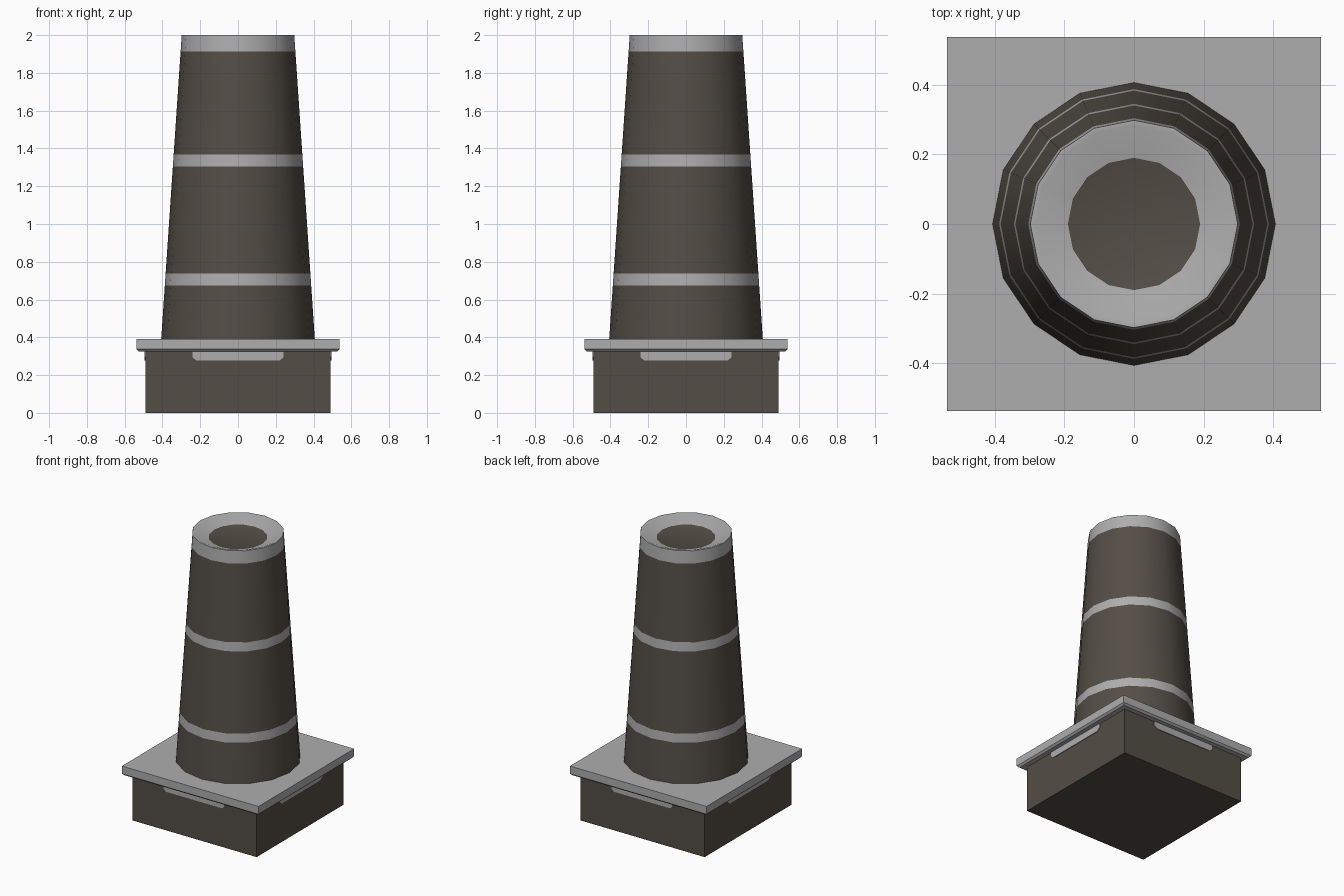
import bpy, bmesh, math
from mathutils import Matrix

if "Cube" in bpy.data.objects:
    bpy.data.objects.remove(bpy.data.objects["Cube"])


def material(name, rgb):
    m = bpy.data.materials.new(name)
    m.diffuse_color = (*rgb, 1)
    m.use_nodes = True
    m.node_tree.nodes["Principled BSDF"].inputs["Base Color"].default_value = m.diffuse_color
    return m


BROWN = material("dark_brown", (0.087, 0.075, 0.06))
GREY = material("light_grey", (0.42, 0.42, 0.42))


def finish(name, bm, mats, smooth=None):
    bmesh.ops.recalc_face_normals(bm, faces=bm.faces[:])
    mesh = bpy.data.meshes.new(name)
    bm.to_mesh(mesh)
    bm.free()
    for m in mats:
        mesh.materials.append(m)
    ob = bpy.data.objects.new(name, mesh)
    bpy.context.collection.objects.link(ob)
    if smooth:
        bpy.context.view_layer.objects.active = ob
        ob.select_set(True)
        bpy.ops.object.shade_smooth_by_angle(angle=math.radians(smooth))
        ob.select_set(False)
    return ob


def square_loft(name, levels, mat):
    """Closed square block through (half_width, z) levels."""
    bm = bmesh.new()
    rings = [[bm.verts.new((sx * h, sy * h, z))
              for sx, sy in ((-1, -1), (1, -1), (1, 1), (-1, 1))]
             for h, z in levels]
    for a, b in zip(rings, rings[1:]):
        for i in range(4):
            j = (i + 1) % 4
            bm.faces.new((a[i], a[j], b[j], b[i]))
    bm.faces.new(rings[0][::-1])
    bm.faces.new(rings[-1])
    return finish(name, bm, [mat])


# Base block and overhanging slab with a softened lower edge
square_loft("base_block", [(0.49, 0), (0.49, 0.335)], BROWN)
square_loft("base_slab", [(0.525, 0.325), (0.538, 0.337), (0.538, 0.392)], GREY)

# Grey plates under the slab, one per side
bm = bmesh.new()
outline = ((-0.22, 0.277), (0.22, 0.277), (0.242, 0.295), (0.242, 0.33),
           (-0.242, 0.33), (-0.242, 0.295))
for k in range(4):
    turn = Matrix.Rotation(k * math.pi / 2, 4, 'Z')
    front = [bm.verts.new(turn @ Matrix.Translation((x, -0.495, z)).translation)
             for x, z in outline]
    back = [bm.verts.new(turn @ Matrix.Translation((x, -0.488, z)).translation)
            for x, z in outline]
    bm.faces.new(front)
    bm.faces.new(back[::-1])
    for i in range(6):
        j = (i + 1) % 6
        bm.faces.new((front[i], back[i], back[j], front[j]))
finish("side_plates", bm, [GREY])

# Tapered stack: 16 sides, painted bands, sunken top
SIDES, Z0, R0, R1 = 16, 0.385, 0.407, 0.298


def radius(z):
    return R0 + (R1 - R0) * (z - Z0) / (2 - Z0)


heights = (Z0, 0.675, 0.738, 1.305, 1.368, 1.912, 2.0)
profile = [(radius(z), z) for z in heights] + [(0.283, 2.0), (0.19, 1.962)]
grey_segments = {1, 3, 5, 6, 7}
bm = bmesh.new()
rings = [[bm.verts.new((r * math.cos(2 * math.pi * i / SIDES),
                        r * math.sin(2 * math.pi * i / SIDES), z))
          for i in range(SIDES)] for r, z in profile]
for s, (a, b) in enumerate(zip(rings, rings[1:])):
    for i in range(SIDES):
        j = (i + 1) % SIDES
        f = bm.faces.new((a[i], a[j], b[j], b[i]))
        f.material_index = int(s in grey_segments)
bm.faces.new(rings[-1])
bm.faces.new(rings[0][::-1])
finish("chimney_stack", bm, [BROWN, GREY], smooth=35)
